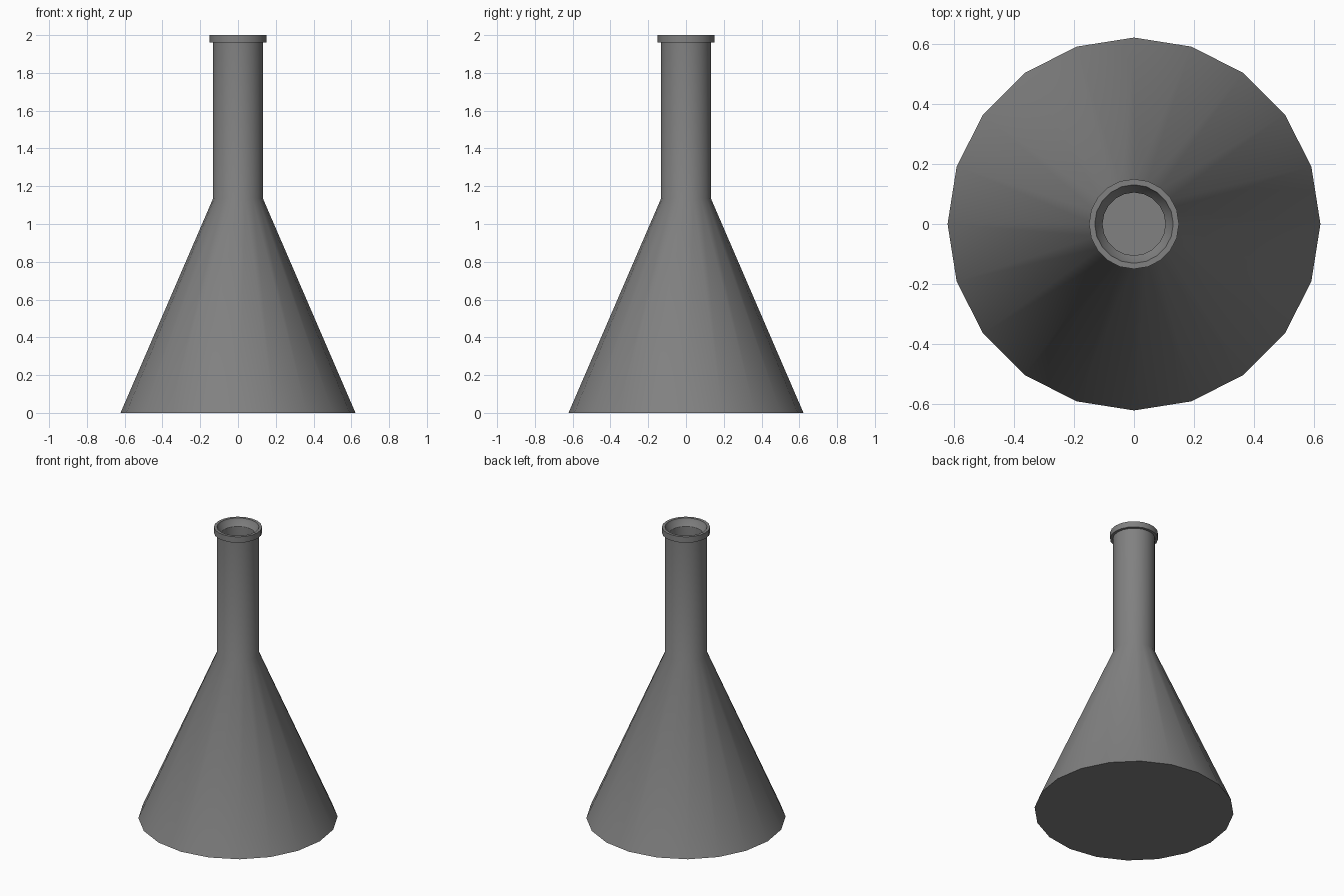
import bpy, bmesh
from math import cos, sin, tau, radians

if "Cube" in bpy.data.objects:
    bpy.data.objects.remove(bpy.data.objects["Cube"])

SIDES = 20

# Dark grey finish
dark = bpy.data.materials.new("dark_grey")
dark.diffuse_color = (0.22, 0.22, 0.22, 1)
dark.use_nodes = True
dark.node_tree.nodes["Principled BSDF"].inputs["Base Color"].default_value = dark.diffuse_color


def lathe(name, profile):
    """Revolve an (r, z) profile around z and cap both ends."""
    bm = bmesh.new()
    rings = []
    for r, z in profile:
        rings.append([bm.verts.new((r * cos(tau * i / SIDES), r * sin(tau * i / SIDES), z))
                      for i in range(SIDES)])
    for a, b in zip(rings, rings[1:]):
        for i in range(SIDES):
            j = (i + 1) % SIDES
            bm.faces.new((a[i], a[j], b[j], b[i]))
    # flat outer base and inner floor
    bm.faces.new(rings[0][::-1])
    bm.faces.new(rings[-1])
    bmesh.ops.recalc_face_normals(bm, faces=bm.faces)
    mesh = bpy.data.meshes.new(name)
    bm.to_mesh(mesh)
    bm.free()
    mesh.materials.append(dark)
    obj = bpy.data.objects.new(name, mesh)
    bpy.context.collection.objects.link(obj)
    bpy.context.view_layer.objects.active = obj
    obj.select_set(True)
    bpy.ops.object.shade_smooth_by_angle(angle=radians(30))
    return obj


# Hollow flask: outside from base to lip, then back down the inside to the floor
lathe("conical_flask", [
    (0.622, 0.0), (0.132, 1.135), (0.132, 1.96), (0.15, 1.96), (0.15, 2.0),
    (0.131, 2.0), (0.126, 1.985), (0.105, 1.955),
    (0.105, 1.13), (0.585, 0.025),
])
